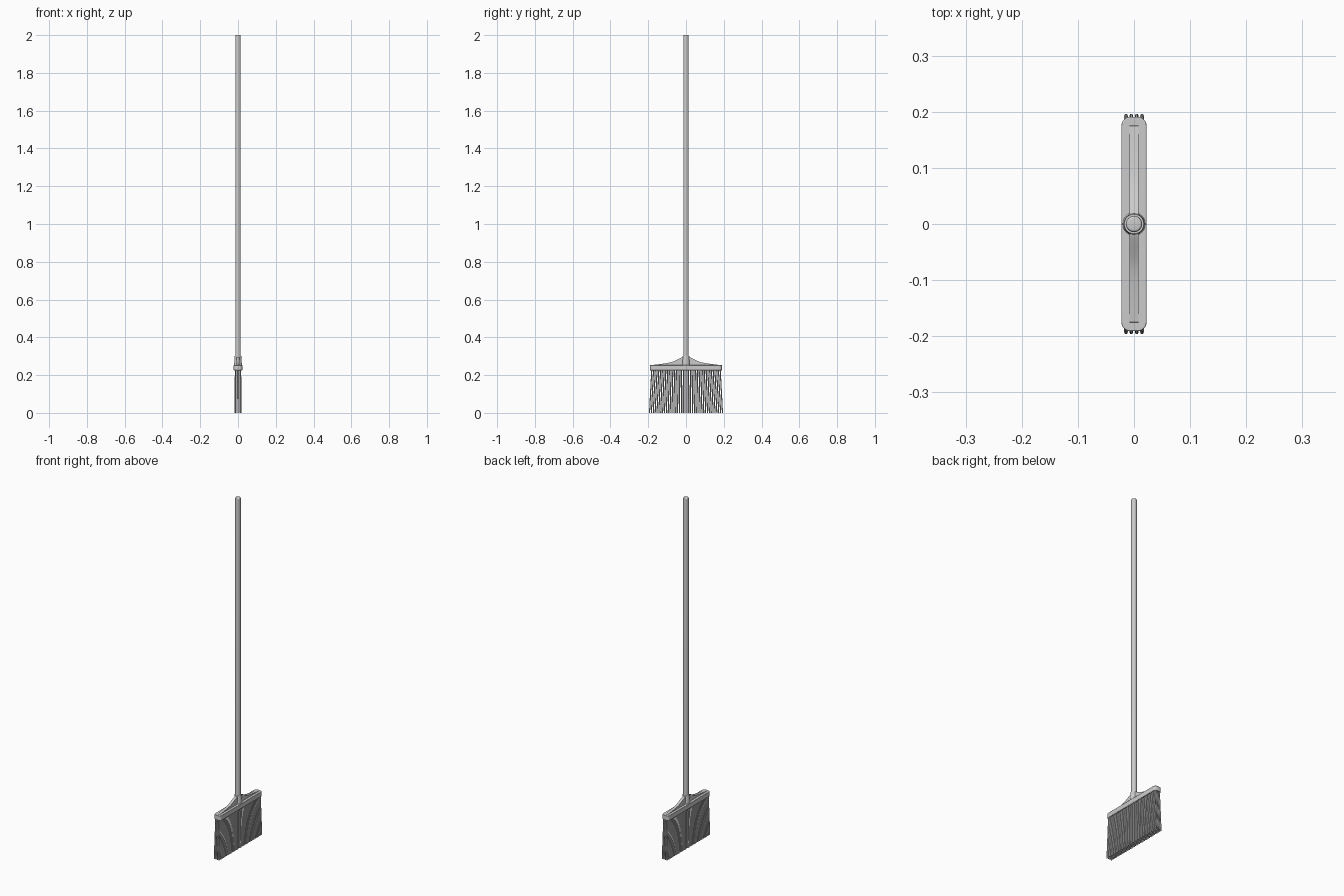
import bpy, bmesh, math
from mathutils import Vector

if "Cube" in bpy.data.objects:
    bpy.data.objects.remove(bpy.data.objects["Cube"])


def make_object(name, bm, smooth=True):
    bmesh.ops.recalc_face_normals(bm, faces=bm.faces)
    mesh = bpy.data.meshes.new(name)
    bm.to_mesh(mesh)
    bm.free()
    obj = bpy.data.objects.new(name, mesh)
    bpy.context.collection.objects.link(obj)
    if smooth:
        bpy.ops.object.select_all(action='DESELECT')
        obj.select_set(True)
        bpy.context.view_layer.objects.active = obj
        bpy.ops.object.shade_smooth_by_angle(angle=math.radians(35))
    return obj


def lathe(name, profile, sides=32):
    # Stacked rings from (radius, height) pairs, capped at both ends
    bm = bmesh.new()
    rings = []
    for r, z in profile:
        rings.append([bm.verts.new((r * math.cos(2 * math.pi * i / sides),
                                    r * math.sin(2 * math.pi * i / sides), z))
                      for i in range(sides)])
    for a, b in zip(rings, rings[1:]):
        for i in range(sides):
            j = (i + 1) % sides
            bm.faces.new((a[i], a[j], b[j], b[i]))
    bm.faces.new(rings[0])
    bm.faces.new(rings[-1])
    return make_object(name, bm)


def extrude_outline(name, points, direction):
    bm = bmesh.new()
    face = bm.faces.new([bm.verts.new(p) for p in points])
    ext = bmesh.ops.extrude_face_region(bm, geom=[face])
    bmesh.ops.translate(bm, vec=Vector(direction),
                        verts=[v for v in ext['geom'] if isinstance(v, bmesh.types.BMVert)])
    return make_object(name, bm)


# Pole with a rounded tip
tip = [(0.0105 + 0.004 * math.cos(a), 1.994 + 0.006 * math.sin(a))
       for a in [math.pi / 2 * k / 5 for k in range(6)]]
lathe("pole", [(0.0145, 0.245)] + tip)

# Socket gripping the pole
lathe("socket", [(0.021, 0.235), (0.0185, 0.296), (0.0175, 0.30), (0.014, 0.30)])

# Head block with rounded corners
HX, HY, R = 0.0225, 0.191, 0.016
outline = []
for k, (sx, sy) in enumerate([(1, 1), (-1, 1), (-1, -1), (1, -1)]):
    for s in range(7):
        a = math.pi / 2 * (k + s / 6)
        outline.append((sx * (HX - R) + R * math.cos(a),
                        sy * (HY - R) + R * math.sin(a), 0.225))
head = extrude_outline("head_block", outline, (0, 0, 0.028))
bevel = head.modifiers.new("edge", 'BEVEL')
bevel.width = 0.002
bevel.segments = 2
bevel.limit_method = 'ANGLE'
bevel.angle_limit = math.radians(60)

# Curved web running along the head up to the socket
half = [(0.175, 0.254), (0.14, 0.258), (0.105, 0.263), (0.08, 0.268),
        (0.06, 0.275), (0.04, 0.285), (0.025, 0.292), (0.012, 0.297)]
curve = [(y, z) for y, z in half] + [(-y, z) for y, z in reversed(half)]
web = [(0.182, 0.245)] + curve + [(-0.182, 0.245)]
extrude_outline("web", [(-0.008, y, z) for y, z in web], (0.016, 0, 0))

# Bristles: four rows, splaying outward toward the floor
bm = bmesh.new()
COLS, SIDES, RAD = 40, 6, 0.0034
for row in range(4):
    x = -0.0144 + 0.0096 * row
    for c in range(COLS):
        t = 2 * c / (COLS - 1) - 1
        top, bottom = Vector((x * 0.95, 0.181 * t, 0.232)), Vector((x, 0.193 * t, 0))
        rings = []
        for centre in (bottom, top):
            rings.append([bm.verts.new(centre + Vector((
                RAD * math.cos(2 * math.pi * i / SIDES),
                RAD * math.sin(2 * math.pi * i / SIDES), 0))) for i in range(SIDES)])
        for i in range(SIDES):
            j = (i + 1) % SIDES
            bm.faces.new((rings[0][i], rings[0][j], rings[1][j], rings[1][i]))
        bm.faces.new(rings[0])
        bm.faces.new(rings[1])
make_object("bristles", bm, smooth=False)
